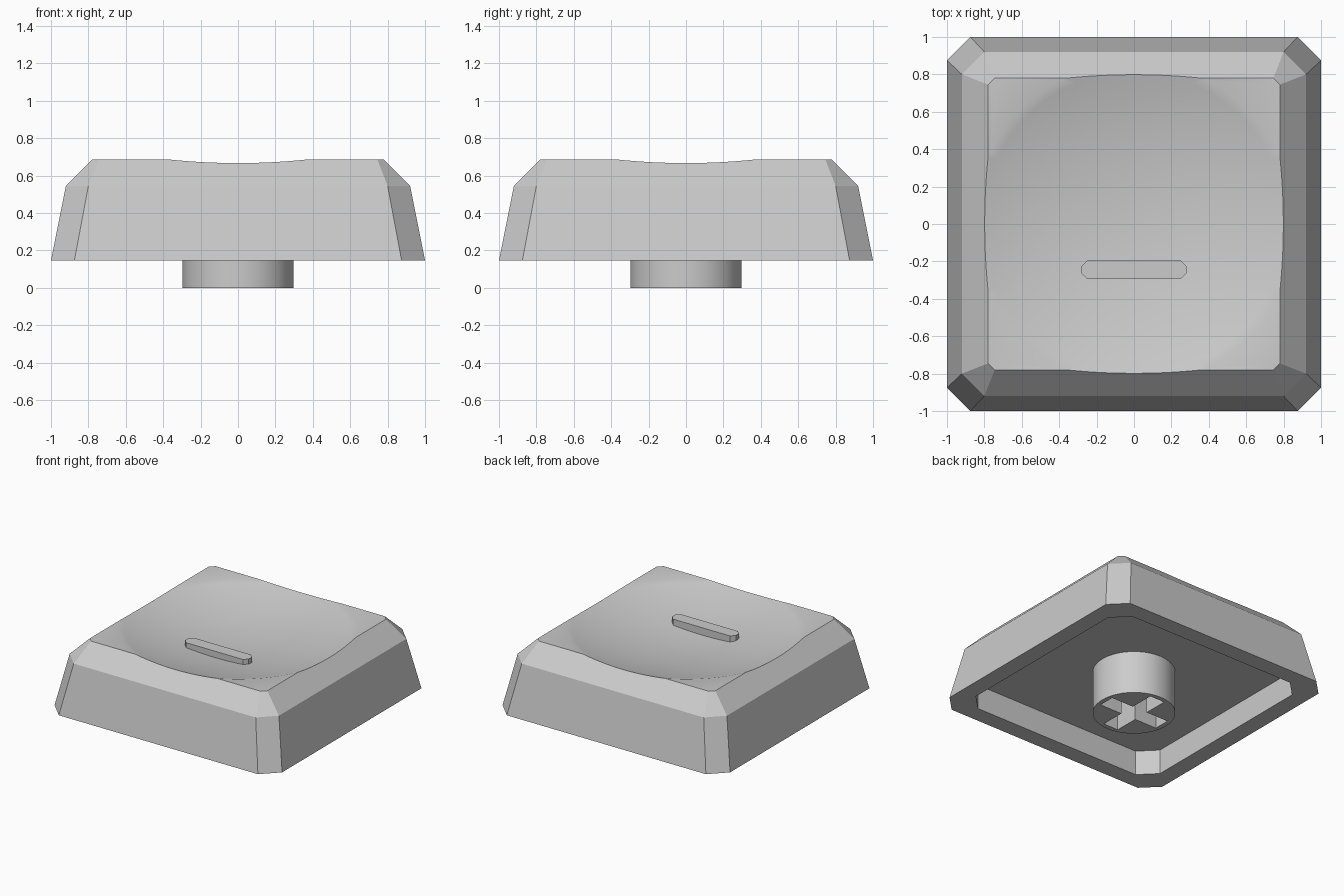
import bpy, bmesh, math
from mathutils import Matrix

old = bpy.data.objects.get("Cube")
if old:
    bpy.data.objects.remove(old, do_unlink=True)

grey = bpy.data.materials.new("light grey plastic")
grey.use_nodes = True
COLOUR = (0.6, 0.6, 0.6, 1)
grey.diffuse_color = COLOUR
grey.node_tree.nodes["Principled BSDF"].inputs["Base Color"].default_value = COLOUR


def finish(name, bm):
    bmesh.ops.recalc_face_normals(bm, faces=bm.faces)
    mesh = bpy.data.meshes.new(name)
    bm.to_mesh(mesh)
    bm.free()
    mesh.materials.append(grey)
    obj = bpy.data.objects.new(name, mesh)
    bpy.context.collection.objects.link(obj)
    return obj


def octagon(hx, hy, cut):
    """Rectangle outline with chamfered corners."""
    return [(hx, cut - hy), (hx, hy - cut), (hx - cut, hy), (cut - hx, hy),
            (-hx, hy - cut), (-hx, cut - hy), (cut - hx, -hy), (hx - cut, -hy)]


def loft(name, sections):
    """Closed solid through (outline, z) sections."""
    bm = bmesh.new()
    rings = [[bm.verts.new((x, y, z)) for x, y in pts] for pts, z in sections]
    for a, b in zip(rings, rings[1:]):
        n = len(a)
        for i in range(n):
            j = (i + 1) % n
            bm.faces.new((a[i], a[j], b[j], b[i]))
    bm.faces.new(rings[0])
    bm.faces.new(rings[-1])
    return finish(name, bm)


def carve(target, cutter):
    """Subtract the cutter, then discard it."""
    cutter.hide_render = True
    mod = target.modifiers.new("carve", 'BOOLEAN')
    mod.operation = 'DIFFERENCE'
    mod.solver = 'EXACT'
    mod.object = cutter
    bpy.context.view_layer.objects.active = target
    bpy.ops.object.modifier_apply(modifier=mod.name)
    bpy.data.objects.remove(cutter, do_unlink=True)


def smooth(obj, degrees):
    bpy.ops.object.select_all(action='DESELECT')
    obj.select_set(True)
    bpy.context.view_layer.objects.active = obj
    bpy.ops.object.shade_smooth_by_angle(angle=math.radians(degrees))


def circle(r, n):
    return [(r * math.cos(math.tau * i / n), r * math.sin(math.tau * i / n)) for i in range(n)]


BASE, TOP, CEILING = 0.145, 0.685, 0.34

# Cap shell: tapered walls, sloping shoulder, chamfered corners
cap = loft("cap_shell", [(octagon(1, 1, 0.125), BASE),
                         (octagon(0.92, 0.92, 0.12), 0.545),
                         (octagon(0.78, 0.78, 0.035), TOP)])

# Hollow underside
carve(cap, loft("hollow_cutter", [(octagon(0.865, 0.865, 0.125), 0),
                                  (octagon(0.865, 0.865, 0.125), CEILING)]))

# Shallow spherical dish in the top
R, RIM = 2.9, 0.86
centre = TOP + math.sqrt(R * R - RIM * RIM)
radii = [0.01] + [k / 16 for k in range(1, 17)]
dish = [(circle(r, 96), centre - math.sqrt(R * R - r * r)) for r in radii]
carve(cap, loft("dish_cutter", dish + [(circle(1, 96), 1)]))
smooth(cap, 25)

# Round mounting stem with a cross-shaped socket
stem = loft("mounting_stem", [(circle(0.297, 64), 0), (circle(0.297, 64), CEILING + 0.02)])
for hx, hy in ((0.26, 0.065), (0.065, 0.26)):
    slot = [(hx, -hy), (hx, hy), (-hx, hy), (-hx, -hy)]
    carve(stem, loft("slot_cutter", [(slot, -0.1), (slot, 0.3)]))
smooth(stem, 30)

# Raised finger-locating bar in the dish
bar = octagon(0.28, 0.05, 0.03)
homing_bar = loft("homing_bar", [(bar, 0.54), (bar, 0.62)])
homing_bar.matrix_world = Matrix.Translation((0, -0.245, 0))
